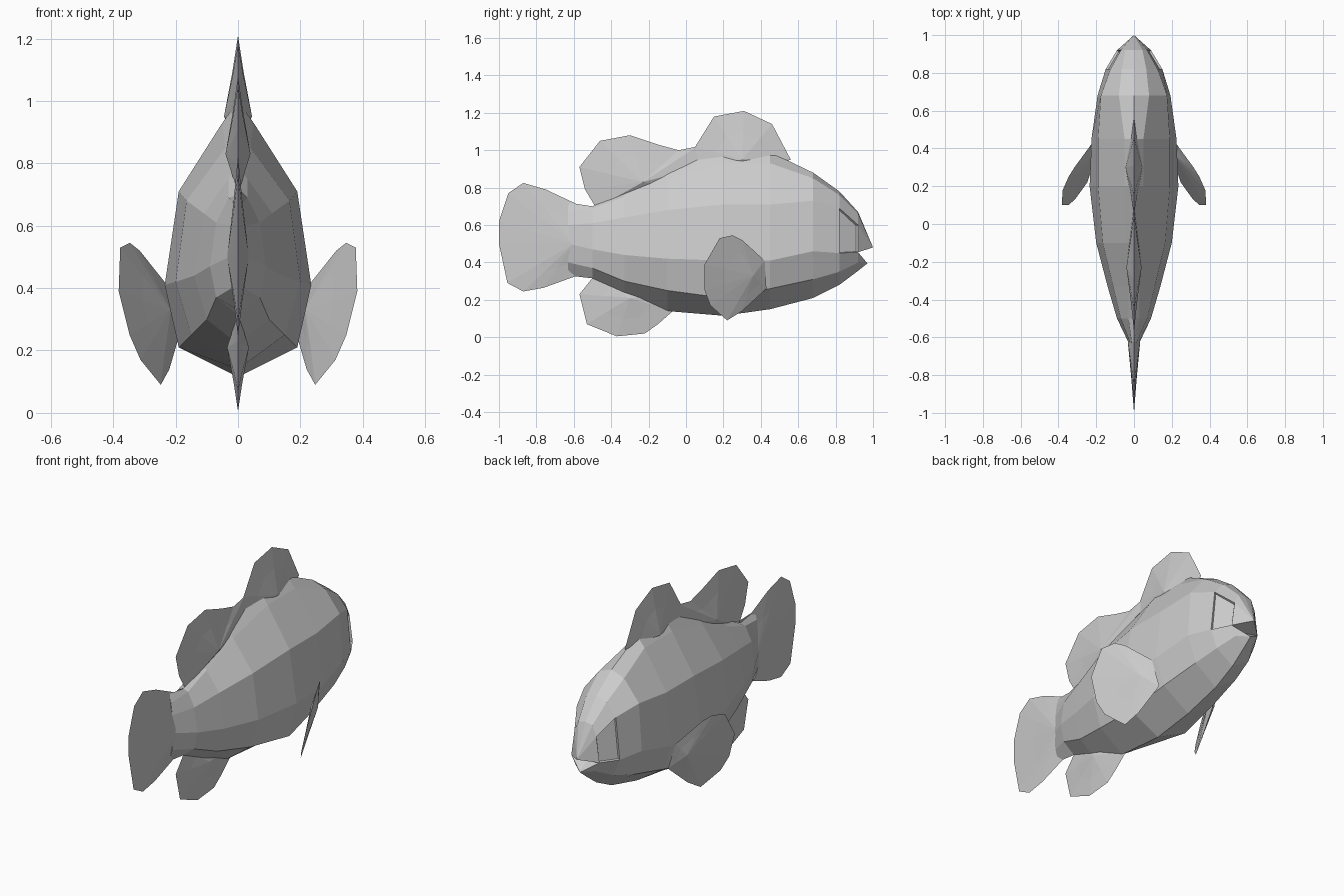
import bpy
import bmesh
from mathutils import Vector

# Remove the default cube only
default_cube = bpy.data.objects.get("Cube")
if default_cube:
    bpy.data.objects.remove(default_cube, do_unlink=True)

# One plain grey skin
GREY = (0.6, 0.6, 0.6, 1.0)
skin = bpy.data.materials.new("grey skin")
skin.use_nodes = True
skin.diffuse_color = GREY
skin.node_tree.nodes["Principled BSDF"].inputs["Base Color"].default_value = GREY


def finish(bm, name):
    """Turn a bmesh into a flat-shaded object with the grey skin."""
    bmesh.ops.recalc_face_normals(bm, faces=bm.faces[:])
    mesh = bpy.data.meshes.new(name)
    bm.to_mesh(mesh)
    bm.free()
    mesh.materials.append(skin)
    obj = bpy.data.objects.new(name, mesh)
    bpy.context.scene.collection.objects.link(obj)
    return obj


def build_body(sections):
    """Loft ten-sided rings along y, then close the tail and shape the mouth."""
    bm = bmesh.new()
    rings = []
    for y, top, shoulder, upper, middle, lower, bottom in sections:
        sides = [shoulder, upper, middle, lower]
        points = [(0, top)] + sides + [(0, bottom)]
        points += [(-x, z) for x, z in reversed(sides)]
        rings.append([bm.verts.new((x, y, z)) for x, z in points])

    count = len(rings[0])
    cheeks = []
    for r, (back, front) in enumerate(zip(rings, rings[1:])):
        for i in range(count):
            j = (i + 1) % count
            face = bm.faces.new((back[i], back[j], front[j], front[i]))
            # The cheek panel lies between the upper and middle rows of the head
            if r == len(rings) - 2 and i in (2, count - 3):
                cheeks.append(face)
    bm.faces.new(rings[0])

    # Upper lip, lower lip and the notch between them
    end = rings[-1]
    snout = bm.verts.new((0, 1.0, 0.48))
    chin = bm.verts.new((0, 0.97, 0.395))
    throat = bm.verts.new((0, 0.9, 0.45))
    for i in range(count):
        j = (i + 1) % count
        lip = chin if 3 <= i < count - 3 else snout
        bm.faces.new((end[i], end[j], lip))
    for corner in (end[3], end[count - 3]):
        for lip in (snout, chin):
            bm.faces.new((corner, lip, throat))

    # Sink the cheek panels
    bmesh.ops.recalc_face_normals(bm, faces=bm.faces[:])
    for face in cheeks:
        bmesh.ops.inset_individual(bm, faces=[face], thickness=0.006, depth=-0.012)
    return finish(bm, "body")


def build_fin(name, outline, root, thickness, place=None):
    """Lens-shaped fin: thick at the root, thin halfway, sharp at the outline."""
    place = place or (lambda x, y, z: (x, y, z))
    bm = bmesh.new()
    centre = Vector(root)
    rim = [bm.verts.new(place(0, y, z)) for y, z in outline]
    for side in (-1, 1):
        hub = bm.verts.new(place(side * thickness, *root))
        ring = []
        for point in outline:
            y, z = centre.lerp(Vector(point), 0.55)
            ring.append(bm.verts.new(place(side * thickness * 0.4, y, z)))
        for i in range(len(rim)):
            j = (i + 1) % len(rim)
            bm.faces.new((hub, ring[i], ring[j]))
            bm.faces.new((ring[i], rim[i], rim[j], ring[j]))
    return finish(bm, name)


# Body: y, top, shoulder, upper side, middle, lower side, bottom
build_body([
    (-0.63, 0.72, (0.012, 0.67), (0.02, 0.6), (0.028, 0.5), (0.02, 0.4), 0.33),
    (-0.5, 0.7, (0.03, 0.69), (0.07, 0.61), (0.09, 0.47), (0.07, 0.37), 0.315),
    (-0.33, 0.79, (0.03, 0.75), (0.11, 0.64), (0.14, 0.44), (0.1, 0.3), 0.22),
    (-0.1, 0.9, (0.04, 0.85), (0.165, 0.68), (0.2, 0.42), (0.15, 0.25), 0.14),
    (0.2, 1.0, (0.05, 0.93), (0.19, 0.71), (0.235, 0.41), (0.19, 0.21), 0.115),
    (0.45, 0.99, (0.05, 0.93), (0.19, 0.71), (0.225, 0.41), (0.17, 0.26), 0.15),
    (0.68, 0.88, (0.08, 0.85), (0.175, 0.73), (0.193, 0.46), (0.14, 0.31), 0.21),
    (0.82, 0.78, (0.065, 0.76), (0.125, 0.69), (0.15, 0.45), (0.11, 0.35), 0.28),
    (0.92, 0.67, (0.045, 0.66), (0.07, 0.6), (0.09, 0.455), (0.06, 0.4), 0.355),
])

# Fins on the centre line
build_fin("tail_fin", [
    (-0.58, 0.71), (-0.75, 0.79), (-0.87, 0.825), (-0.95, 0.77), (-1, 0.62),
    (-1, 0.5), (-0.955, 0.29), (-0.87, 0.245), (-0.76, 0.265), (-0.58, 0.33),
], (-0.6, 0.5), 0.035)

build_fin("front_dorsal_fin", [
    (0.03, 0.92), (0.05, 1.02), (0.15, 1.18), (0.31, 1.21), (0.46, 1.14),
    (0.56, 0.95), (0.3, 0.85),
], (0.3, 0.95), 0.045)

build_fin("rear_dorsal_fin", [
    (-0.48, 0.69), (-0.54, 0.79), (-0.57, 0.91), (-0.46, 1.05), (-0.3, 1.08),
    (-0.15, 1.03), (-0.04, 1.0), (0.06, 1.02), (0.12, 0.92), (-0.1, 0.8),
], (-0.23, 0.83), 0.04)

build_fin("anal_fin", [
    (-0.49, 0.33), (-0.57, 0.23), (-0.53, 0.07), (-0.37, 0.005), (-0.22, 0.02),
    (-0.15, 0.07), (-0.07, 0.14), (-0.1, 0.22), (-0.3, 0.3),
], (-0.3, 0.21), 0.035)

# Side fins, swept back and flared outwards
for name, side in (("left_side_fin", 1), ("right_side_fin", -1)):
    build_fin(name, [
        (0.1, 0.25), (0.1, 0.39), (0.18, 0.53), (0.25, 0.545), (0.3, 0.52),
        (0.42, 0.41), (0.43, 0.26), (0.3, 0.14), (0.22, 0.09), (0.13, 0.17),
    ], (0.36, 0.33), 0.022,
        lambda x, y, z, s=side: (
            s * (0.225 + x + 0.5 * (0.42 - y) + 0.25 * (z - 0.4)), y, z))
